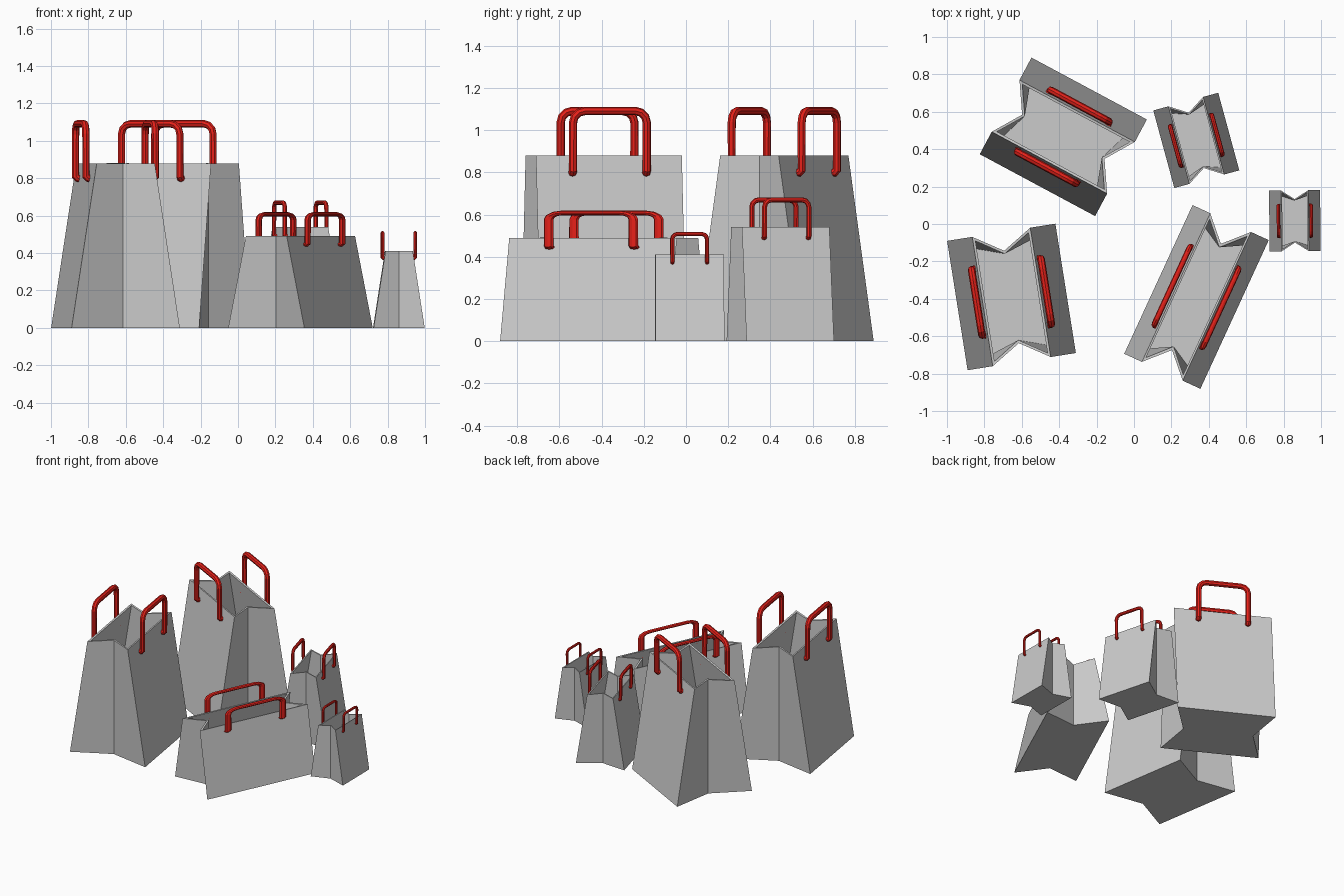
import bpy, bmesh
from math import radians, sin, cos

if "Cube" in bpy.data.objects:
    bpy.data.objects.remove(bpy.data.objects["Cube"])

# Reference bag: panels along local y, depth along local x
HALF_LEN, FOLD, BASE_D, TOP_D, HEIGHT = 0.35, 0.25, 0.293, 0.157, 0.88

red = bpy.data.materials.new("red_handle")
red.diffuse_color = (0.8, 0.015, 0.01, 1)
red.use_nodes = True
red.node_tree.nodes["Principled BSDF"].inputs["Base Color"].default_value = red.diffuse_color


def bag_mesh():
    """Tapered open bag with folded-in side gussets."""
    bm = bmesh.new()

    def ring(d, z):
        pts = [(d, -HALF_LEN), (d, HALF_LEN), (0, FOLD),
               (-d, HALF_LEN), (-d, -HALF_LEN), (0, -FOLD)]
        return [bm.verts.new((x, y, z)) for x, y in pts]

    low, high = ring(BASE_D, 0), ring(TOP_D, HEIGHT)
    for i in range(6):
        j = (i + 1) % 6
        bm.faces.new((low[i], low[j], high[j], high[i]))
    bm.faces.new(low[::-1])
    me = bpy.data.meshes.new("bag")
    bm.to_mesh(me)
    bm.free()
    return me


def handle_mesh():
    """Bent tube with rounded top corners and ends hooked into the panel."""
    x, y, top, low, r = 0.188, 0.177, 1.091, 0.8, 0.055
    half = [(0.158, y, low), (x - 0.01, y, low), (x, y, low + 0.01)]
    for k in range(4):
        a = radians(30 * k)
        half.append((x, y - r + r * cos(a), top - r + r * sin(a)))
    path = half + [(px, -py, pz) for px, py, pz in reversed(half)]
    cu = bpy.data.curves.new("handle", 'CURVE')
    cu.dimensions = '3D'
    cu.bevel_depth = 0.02
    cu.bevel_resolution = 2
    cu.use_fill_caps = True
    sp = cu.splines.new('POLY')
    sp.points.add(len(path) - 1)
    for p, co in zip(sp.points, path):
        p.co = (*co, 1)
    ob = bpy.data.objects.new("handle", cu)
    bpy.context.collection.objects.link(ob)
    dg = bpy.context.evaluated_depsgraph_get()
    me = bpy.data.meshes.new_from_object(ob.evaluated_get(dg))
    bpy.data.objects.remove(ob)
    for f in me.polygons:
        f.use_smooth = False
    me.materials.clear()
    me.materials.append(red)
    return me


def place(name, me, loc, angle, scale):
    ob = bpy.data.objects.new(name, me)
    bpy.context.collection.objects.link(ob)
    ob.location = (*loc, 0)
    ob.rotation_euler.z = radians(angle)
    ob.scale = scale
    return ob


bag, handle = bag_mesh(), handle_mesh()

# name, centre, turn, scale (depth, length, height)
bags = [
    ("tall_bag_left", (-0.655, -0.39), 9, (1, 1, 1)),
    ("tall_bag_back", (-0.378, 0.466), 61.8, (1, 1, 1)),
    ("wide_bag", (0.334, -0.39), -24.7, (0.765, 1.25, 0.557)),
    ("medium_bag", (0.333, 0.447), 15.2, (0.614, 0.614, 0.614)),
    ("small_bag", (0.86, 0.017), 0.6, (0.466, 0.466, 0.466)),
]
for name, loc, angle, scale in bags:
    body = place(name, bag, loc, angle, scale)
    mod = body.modifiers.new("paper_thickness", 'SOLIDIFY')
    mod.thickness = 0.015
    mod.offset = -1
    mod.use_even_offset = True
    # one handle on each panel
    place(name + "_handle_a", handle, loc, angle, scale)
    place(name + "_handle_b", handle, loc, angle + 180, scale)
